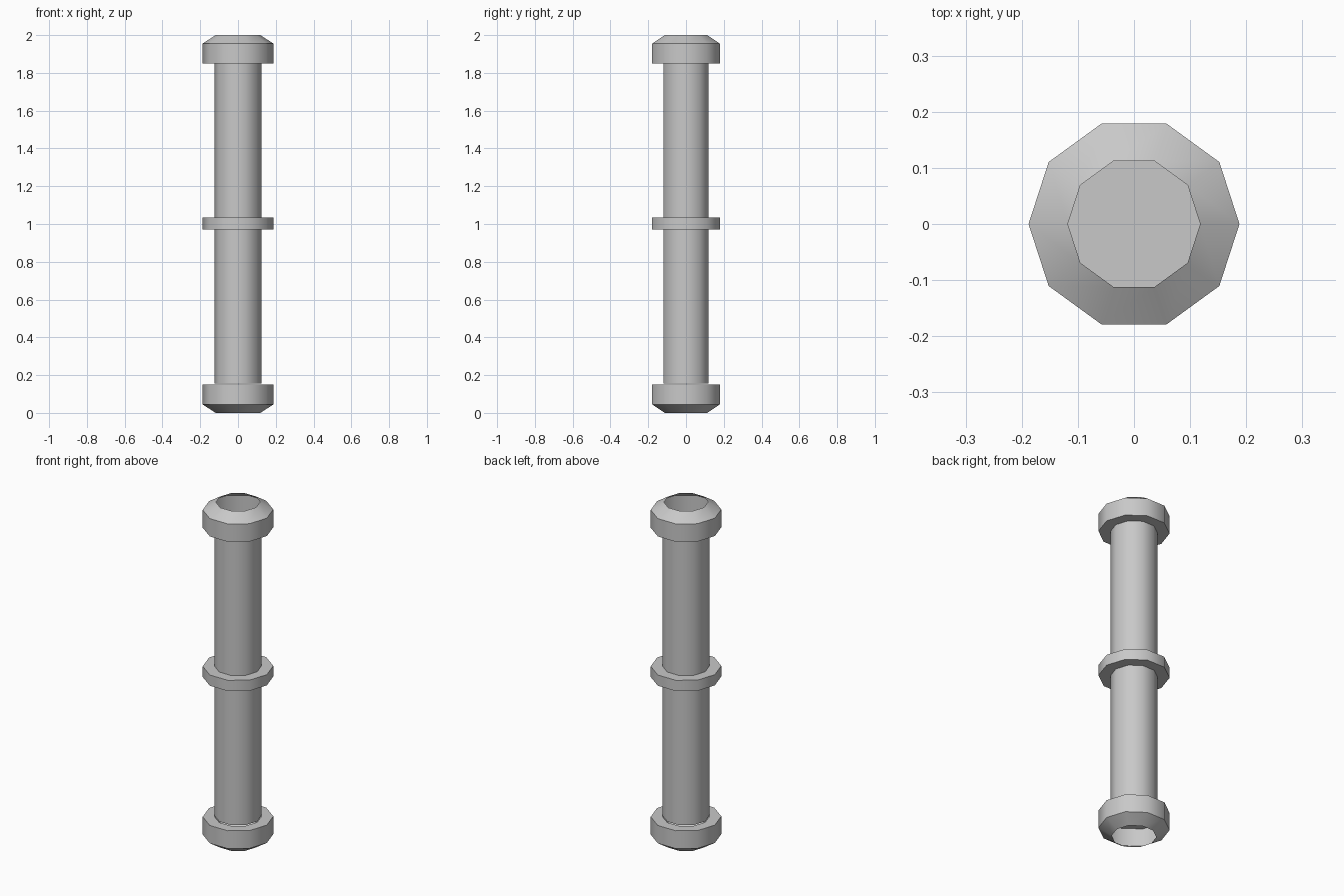
import bpy
import bmesh
import math

SIDES = 10
TUBE_R, RIM_R, MOUTH_R = 0.125, 0.188, 0.118

cube = bpy.data.objects.get("Cube")
if cube:
    bpy.data.objects.remove(cube, do_unlink=True)

grey = bpy.data.materials.new("plain grey")
grey.use_nodes = True
colour = (0.58, 0.58, 0.58, 1)
grey.diffuse_color = colour
grey.node_tree.nodes["Principled BSDF"].inputs["Base Color"].default_value = colour


def lathe(name, profile, capped=False):
    """Sweep an (r, z) profile, listed from bottom to top, around z."""
    bm = bmesh.new()
    rings = []
    for r, z in profile:
        angles = [2 * math.pi * i / SIDES for i in range(SIDES)]
        rings.append([bm.verts.new((r * math.cos(a), r * math.sin(a), z)) for a in angles])
    for low, high in zip(rings, rings[1:]):
        for i in range(SIDES):
            j = (i + 1) % SIDES
            bm.faces.new((low[i], low[j], high[j], high[i]))
    if capped:
        bm.faces.new(rings[0][::-1])
        bm.faces.new(rings[-1])
    mesh = bpy.data.meshes.new(name)
    bm.to_mesh(mesh)
    bm.free()
    mesh.materials.append(grey)
    obj = bpy.data.objects.new(name, mesh)
    bpy.context.collection.objects.link(obj)
    bpy.ops.object.select_all(action="DESELECT")
    obj.select_set(True)
    bpy.context.view_layer.objects.active = obj
    bpy.ops.object.shade_smooth_by_angle(angle=math.radians(40))
    return obj


# Long closed tube between the two end collars
lathe("tube", [(TUBE_R, 0.155), (TUBE_R, 1.85)], capped=True)

# Flat ring around the middle
lathe("middle_ring", [(TUBE_R, 0.972), (RIM_R, 0.972), (RIM_R, 1.035), (TUBE_R, 1.035)])

# Hollow end collars: flat shoulder, straight wall, bevel, open mouth
collar = [(TUBE_R, 1.85), (RIM_R, 1.85), (RIM_R, 1.955), (MOUTH_R, 2.0)]
lathe("top_collar", collar)
lathe("bottom_collar", [(r, 2.0 - z) for r, z in reversed(collar)])
